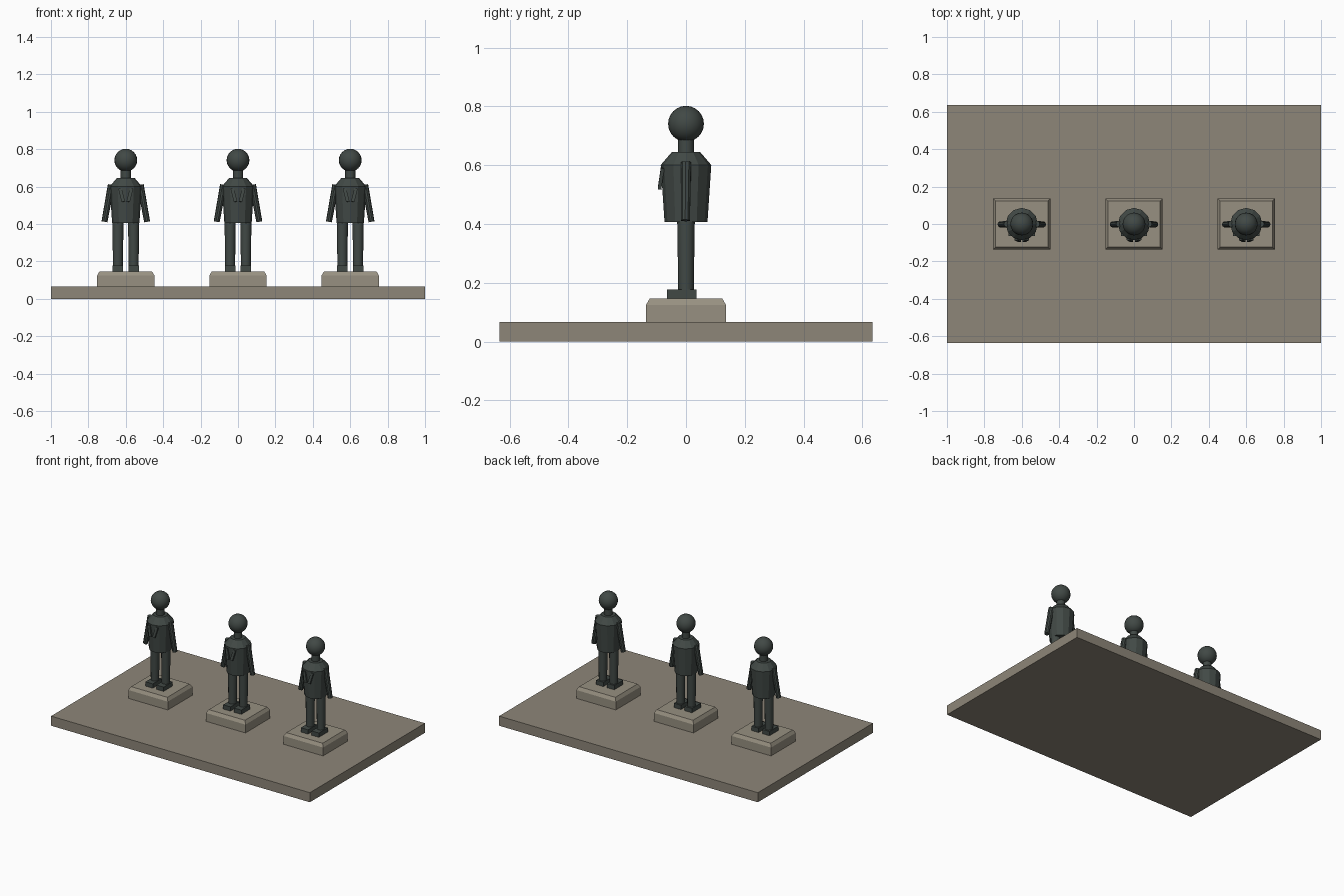
import bpy, bmesh, math
from mathutils import Vector

if "Cube" in bpy.data.objects:
    bpy.data.objects.remove(bpy.data.objects["Cube"])

def material(name, col):
    m = bpy.data.materials.new(name)
    m.diffuse_color = (*col, 1)
    m.use_nodes = True
    m.node_tree.nodes["Principled BSDF"].inputs["Base Color"].default_value = m.diffuse_color
    return m

STONE = material("slab_stone", (0.27, 0.24, 0.19))
PALE = material("plinth_stone", (0.31, 0.28, 0.22))
BRONZE = material("dark_bronze", (0.053, 0.066, 0.060))

def finish(ob, name, mat, smooth=False):
    ob.name = name
    ob.data.materials.append(mat)
    if smooth:
        bpy.ops.object.shade_smooth_by_angle(angle=math.radians(35))
    return ob

def box(name, mat, lo, hi, rot=(0, 0, 0)):
    lo, hi = Vector(lo), Vector(hi)
    bpy.ops.mesh.primitive_cube_add(size=1, location=(lo + hi) / 2, rotation=rot)
    ob = bpy.context.object
    ob.scale = hi - lo
    return finish(ob, name, mat)

def rod(name, mat, a, b, r1, r2, sides):
    """Tapered cylinder from point a to point b."""
    a, b = Vector(a), Vector(b)
    d = b - a
    bpy.ops.mesh.primitive_cone_add(vertices=sides, radius1=r1, radius2=r2,
                                    depth=d.length, location=(a + b) / 2)
    ob = bpy.context.object
    ob.rotation_euler = d.to_track_quat('Z', 'Y').to_euler()
    return finish(ob, name, mat, True)

def lathe(name, mat, x, profile, sides):
    """Closed turned solid from (radius, z) points."""
    bm = bmesh.new()
    rings = [[bm.verts.new((x + r * math.cos(2 * math.pi * i / sides),
                            r * math.sin(2 * math.pi * i / sides), z))
              for i in range(sides)] for r, z in profile]
    for a, b in zip(rings, rings[1:]):
        for i in range(sides):
            j = (i + 1) % sides
            bm.faces.new((a[i], a[j], b[j], b[i]))
    bm.faces.new(rings[0][::-1])
    bm.faces.new(rings[-1])
    me = bpy.data.meshes.new(name)
    bm.to_mesh(me)
    bm.free()
    ob = bpy.data.objects.new(name, me)
    bpy.context.collection.objects.link(ob)
    return finish(ob, name, mat)

def plinth(x):
    """Block with a chamfered top rim."""
    ob = box("plinth", PALE, (x - 0.153, -0.136, 0.06), (x + 0.153, 0.136, 0.147))
    bpy.ops.object.transform_apply(location=False, rotation=False, scale=True)
    bm = bmesh.new()
    bm.from_mesh(ob.data)
    top = max(v.co.z for v in bm.verts)
    for f in bm.faces:
        if f.normal.z > 0.5:
            face = f
    low = bmesh.ops.bisect_plane(bm, geom=bm.verts[:] + bm.edges[:] + bm.faces[:],
                                 plane_co=(0, 0, top - 0.022), plane_no=(0, 0, 1))
    for v in bm.verts:
        if v.co.z > top - 0.001:
            v.co.x -= math.copysign(0.013, v.co.x)
            v.co.y -= math.copysign(0.013, v.co.y)
    bm.to_mesh(ob.data)
    bm.free()

def figure(x):
    for s in (-1, 1):
        cx = x + s * 0.042
        # foot and leg
        box("foot", BRONZE, (cx - 0.028, -0.064, 0.146), (cx + 0.028, 0.035, 0.177))
        rod("leg", BRONZE, (cx, 0, 0.15), (cx, 0, 0.415), 0.026, 0.030, 12)
        # arm hanging outward
        rod("arm", BRONZE, (x + s * 0.078, 0, 0.61), (x + s * 0.114, -0.002, 0.412),
            0.018, 0.016, 10)
        # lapel plate on the chest
        box("lapel", BRONZE, (x + s * 0.022 - 0.009, -0.091, 0.518),
            (x + s * 0.022 + 0.009, -0.079, 0.592), (math.radians(-8), math.radians(s * 14), 0))
    # coat, neck, head
    lathe("coat", BRONZE, x, [(0.073, 0.406), (0.086, 0.601), (0.048, 0.645)], 12)
    rod("neck", BRONZE, (x, 0, 0.635), (x, 0, 0.70), 0.027, 0.027, 12)
    bpy.ops.mesh.primitive_uv_sphere_add(segments=20, ring_count=12, radius=0.061,
                                         location=(x, 0, 0.741))
    finish(bpy.context.object, "head", BRONZE, True)

# ground slab
box("base_slab", STONE, (-1, -0.635, 0), (1, 0.635, 0.067))
for x in (-0.6, 0, 0.6):
    plinth(x)
    figure(x)
